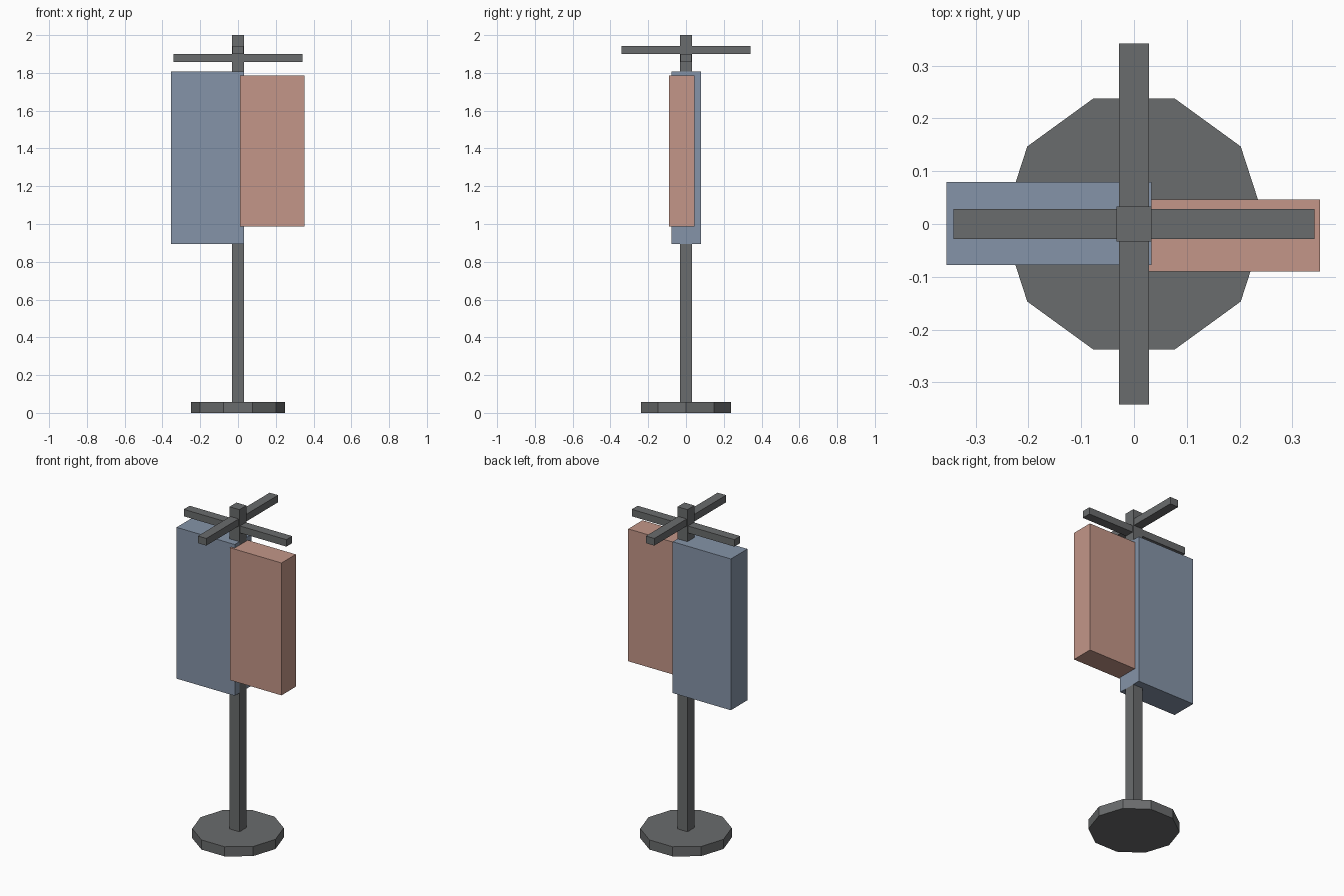
import bpy
import math

# Remove the default cube
old = bpy.data.objects.get("Cube")
if old:
    bpy.data.objects.remove(old, do_unlink=True)


def make_material(name, rgb):
    mat = bpy.data.materials.new(name)
    mat.use_nodes = True
    color = (*rgb, 1.0)
    mat.diffuse_color = color
    mat.node_tree.nodes["Principled BSDF"].inputs["Base Color"].default_value = color
    return mat


def box(name, low, high, mat):
    """Box between two opposite corners."""
    center = [(a + b) / 2 for a, b in zip(low, high)]
    bpy.ops.mesh.primitive_cube_add(size=1, location=center)
    obj = bpy.context.object
    obj.name = name
    obj.scale = [b - a for a, b in zip(low, high)]
    bpy.ops.object.transform_apply(location=False, rotation=False, scale=True)
    obj.data.materials.append(mat)
    return obj


metal = make_material("dark grey metal", (0.144, 0.15, 0.153))
blue = make_material("dusty blue cloth", (0.235, 0.296, 0.392))
red = make_material("dusty red cloth", (0.546, 0.305, 0.246))

# Ten-sided foot with corners on the x axis
bpy.ops.mesh.primitive_cylinder_add(vertices=10, radius=0.25, depth=0.058,
                                    location=(0, 0, 0.029),
                                    rotation=(0, 0, math.pi / 2))
base = bpy.context.object
base.name = "base"
base.data.materials.append(metal)

# Upright post
box("post", (-0.033, -0.033, 0.03), (0.033, 0.033, 2.0), metal)

# Crossed hanging arms, one resting above the other
box("side_arm", (-0.342, -0.028, 1.858), (0.342, 0.028, 1.9), metal)
box("front_back_arm", (-0.028, -0.342, 1.9), (0.028, 0.342, 1.943), metal)

# Hanging garments
box("blue_garment", (-0.355, -0.078, 0.895), (0.033, 0.08, 1.807), blue)
box("red_garment", (0.01, -0.09, 0.988), (0.353, 0.046, 1.786), red)
